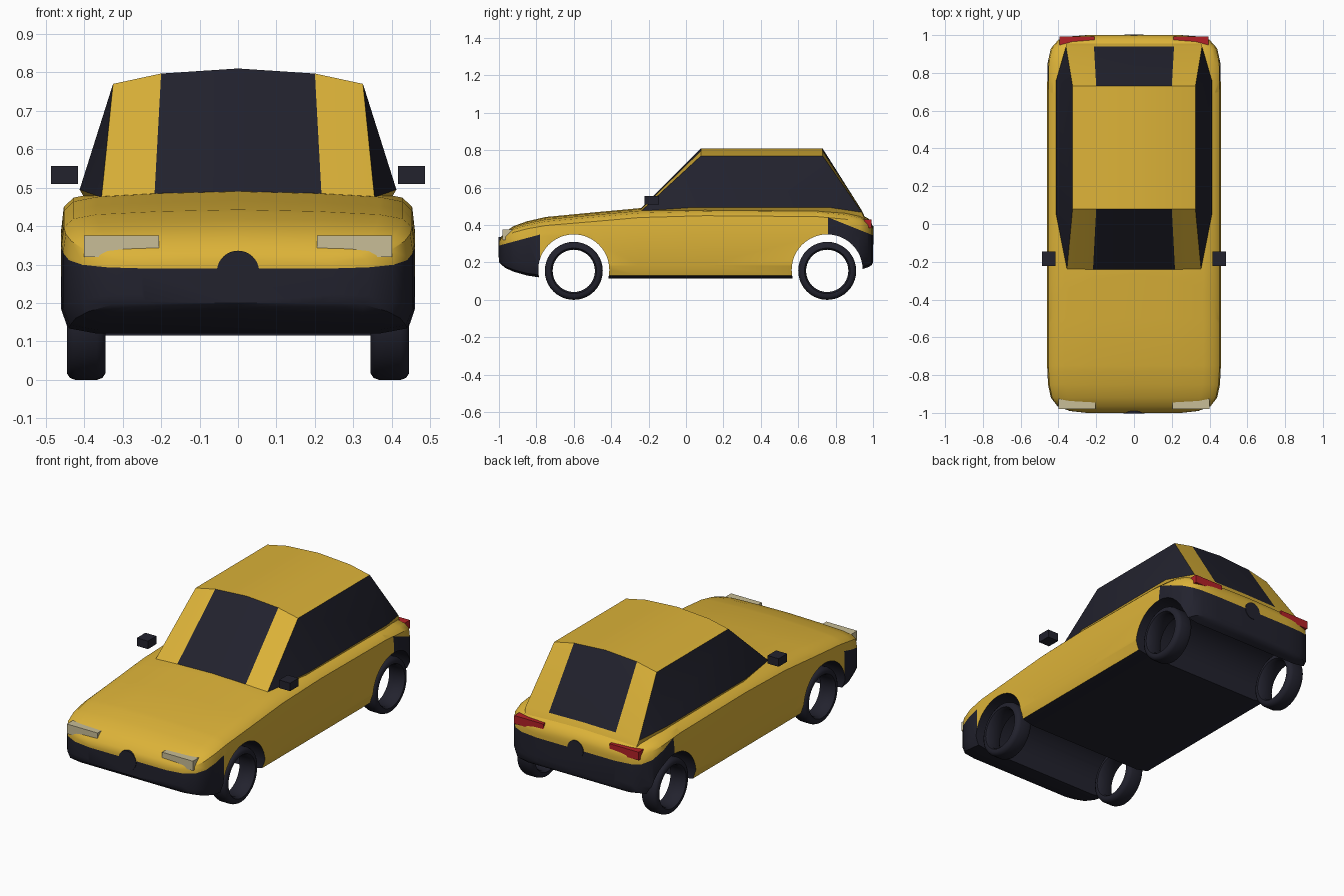
import bpy, bmesh, math
from mathutils import Vector, Matrix

cube = bpy.data.objects.get("Cube")
if cube:
    bpy.data.objects.remove(cube, do_unlink=True)


def material(name, rgb):
    mat = bpy.data.materials.new(name)
    mat.use_nodes = True
    mat.diffuse_color = (*rgb, 1)
    mat.node_tree.nodes["Principled BSDF"].inputs["Base Color"].default_value = (*rgb, 1)
    return mat


yellow = material("yellow paint", (0.72, 0.45, 0.04))
dark = material("dark trim", (0.016, 0.016, 0.027))
beige = material("headlight beige", (0.58, 0.51, 0.31))
red = material("tail light red", (0.45, 0.015, 0.02))


def finish(name, bm, mats, angle=None):
    bmesh.ops.recalc_face_normals(bm, faces=bm.faces)
    mesh = bpy.data.meshes.new(name)
    bm.to_mesh(mesh)
    bm.free()
    for mat in mats:
        mesh.materials.append(mat)
    obj = bpy.data.objects.new(name, mesh)
    bpy.context.collection.objects.link(obj)
    if angle:
        smooth(obj, angle)
    return obj


def activate(obj):
    bpy.ops.object.select_all(action='DESELECT')
    obj.select_set(True)
    bpy.context.view_layer.objects.active = obj


def smooth(obj, angle):
    activate(obj)
    bpy.ops.object.shade_smooth_by_angle(angle=math.radians(angle))


def box(name, low, high, mat):
    low, high = Vector(low), Vector(high)
    bm = bmesh.new()
    bmesh.ops.create_cube(bm, size=1, matrix=Matrix.Translation((low + high) / 2)
                          @ Matrix.Diagonal((*(high - low), 1)))
    return finish(name, bm, [mat])


def cylinder(name, center, radius, depth, axis, mats, index=0):
    bm = bmesh.new()
    turn = Matrix.Rotation(math.pi / 2, 4, 'Y' if axis == 'X' else 'X')
    bmesh.ops.create_cone(bm, cap_ends=True, segments=48, radius1=radius, radius2=radius,
                          depth=depth, matrix=Matrix.Translation(center) @ turn)
    for face in bm.faces:
        face.material_index = index
    return finish(name, bm, mats)


# Lower body: rounded sections lofted from nose to tail
def section(bm, y, w, bottom, top):
    k = min(1, (top - bottom) / 0.36)
    half = [(0, top), (0.45 * w, top - 0.005 * k), (0.8 * w, top - 0.014 * k),
            (0.93 * w, top - 0.026 * k), (0.985 * w, top - 0.05 * k), (w, top - 0.11 * k),
            (w, bottom + 0.07 * k), (0.96 * w, bottom + 0.015 * k), (0.8 * w, bottom), (0, bottom)]
    ring = half + [(-x, z) for x, z in half[-2:0:-1]]
    return [bm.verts.new((x, y, z)) for x, z in ring]


stations = [
    (-1, 0.25, 0.2, 0.315), (-0.99, 0.34, 0.19, 0.335), (-0.965, 0.405, 0.17, 0.365),
    (-0.92, 0.44, 0.15, 0.395), (-0.85, 0.455, 0.13, 0.42), (-0.75, 0.46, 0.115, 0.443),
    (-0.5, 0.46, 0.115, 0.467), (-0.25, 0.46, 0.115, 0.49), (0.1, 0.46, 0.115, 0.5),
    (0.7, 0.46, 0.115, 0.495), (0.85, 0.458, 0.13, 0.48), (0.93, 0.44, 0.16, 0.46),
    (0.975, 0.4, 0.175, 0.435), (0.992, 0.35, 0.185, 0.41), (1, 0.25, 0.2, 0.39)]
bm = bmesh.new()
rings = [section(bm, *s) for s in stations]
for a, b in zip(rings, rings[1:]):
    for i in range(len(a)):
        j = (i + 1) % len(a)
        bm.faces.new((a[i], a[j], b[j], b[i]))
bm.faces.new(rings[0])
bm.faces.new(rings[-1])
bmesh.ops.recalc_face_normals(bm, faces=bm.faces)

# Cut the colour borders of the bumpers and the floor
FRONT_Y, REAR_Y, FLOOR = -0.78, 0.76, 0.13
FRONT_SLOPE, REAR_SLOPE = 0.27, -0.4


def front_line(y):
    return 0.29 + FRONT_SLOPE * (y + 1)


def rear_line(y):
    return 0.345 + REAR_SLOPE * (y - 1)


for point, normal in [((0, FRONT_Y, 0), (0, 1, 0)), ((0, REAR_Y, 0), (0, 1, 0)),
                      ((0, 0, FLOOR), (0, 0, 1)),
                      ((0, 0, front_line(0)), (0, -FRONT_SLOPE, 1)),
                      ((0, 0, rear_line(0)), (0, -REAR_SLOPE, 1))]:
    bmesh.ops.bisect_plane(bm, geom=bm.verts[:] + bm.edges[:] + bm.faces[:],
                           plane_co=point, plane_no=normal, dist=0.0001)
for face in bm.faces:
    c = face.calc_center_median()
    front = c.y < FRONT_Y and c.z < front_line(c.y)
    rear = c.y > REAR_Y and c.z < rear_line(c.y)
    face.material_index = int(front or rear or c.z < FLOOR)
body = finish("lower_body", bm, [yellow, dark])

# Wheel arches cut straight through the body
AXLES = {"front": -0.6, "rear": 0.755}
for end, y in AXLES.items():
    cutter = cylinder(end + "_arch_cutter", (0, y, 0.16), 0.19, 1.2, 'X', [yellow, dark], 1)
    cutter.hide_render = True
    cut = body.modifiers.new(end + "_arch", 'BOOLEAN')
    cut.operation = 'DIFFERENCE'
    cut.solver = 'EXACT'
    cut.object = cutter
    activate(body)
    bpy.ops.object.modifier_apply(modifier=cut.name)
    bpy.data.objects.remove(cutter, do_unlink=True)
smooth(body, 35)

# Cabin: one half, mirrored; rows run from windscreen base to rear base
rows = [(-0.24, 0.49, 0.015, 0.355, 0.217), (0.08, 0.81, 0.04, 0.325, 0.2),
        (0.73, 0.81, 0.04, 0.325, 0.2), (0.94, 0.478, 0.01, 0.36, 0.212),
        (0.955, 0.445, 0.01, 0.355, 0.215)]
bm = bmesh.new()
grid = [[bm.verts.new((x, y, z - drop * f)) for x, f in ((0, 0), (strip, 0.33), (half, 1))]
        for y, z, drop, half, strip in rows]


def panel(verts, index):
    bm.faces.new(verts).material_index = index


for r, (a, b) in enumerate(zip(grid, grid[1:])):
    for c in range(2):
        panel((a[c], a[c + 1], b[c + 1], b[c]), int(c == 0 and r in (0, 2)))
edge = [row[2] for row in grid]
belt_front, belt_rear = [bm.verts.new((0.412, y, 0.495)) for y in (0.05, 0.76)]
panel((edge[0], edge[1], belt_front), 1)
panel((edge[1], edge[2], belt_rear, belt_front), 1)
panel((edge[2], edge[3], belt_rear), 1)
# Tucked-in skirt under the side glass
skirt = [bm.verts.new(p) for p in ((0.34, -0.22, 0.45), (0.385, 0.05, 0.45), (0.385, 0.76, 0.45))]
skirt.append(edge[4])
belt = [edge[0], belt_front, belt_rear, edge[3]]
for i in range(3):
    panel((belt[i], belt[i + 1], skirt[i + 1], skirt[i]), 0)
cabin = finish("cabin", bm, [yellow, dark], 25)
mirror = cabin.modifiers.new("mirror", 'MIRROR')
mirror.use_clip = True

# Wheels: open rings spun from a rounded tyre profile
TYRE = [(0.113, 0.035), (0.122, 0.05), (0.138, 0.05), (0.15, 0.042), (0.155, 0.028)]
profile = TYRE + [(r, -x) for r, x in reversed(TYRE)]
SEGMENTS = 40
for end, y in AXLES.items():
    for side, sign in (("left", 1), ("right", -1)):
        bm = bmesh.new()
        loops = []
        for s in range(SEGMENTS):
            t = math.tau * s / SEGMENTS
            loops.append([bm.verts.new((sign * 0.395 + x, y + r * math.cos(t),
                                        0.155 + r * math.sin(t))) for r, x in profile])
        for s, a in enumerate(loops):
            b = loops[(s + 1) % SEGMENTS]
            for i in range(len(a)):
                j = (i + 1) % len(a)
                bm.faces.new((a[i], a[j], b[j], b[i]))
        finish(f"{end}_{side}_wheel", bm, [dark], 40)

# Lamps and door mirrors on both sides
for side, sign in (("left", 1), ("right", -1)):
    for name, (x0, x1), (y0, y1), (z0, z1), mat in [
            ("headlight", (0.205, 0.4), (-0.98, -0.905), (0.32, 0.375), beige),
            ("tail_light", (0.21, 0.395), (0.945, 0.993), (0.383, 0.43), red),
            ("door_mirror", (0.416, 0.486), (-0.222, -0.145), (0.51, 0.556), dark)]:
        xs = sorted((sign * x0, sign * x1))
        box(f"{side}_{name}", (xs[0], y0, z0), (xs[1], y1, z1), mat)

# Round dark plates above the bumpers
cylinder("front_round_plate", (0, -0.985, 0.281), 0.055, 0.036, 'Y', [dark])
cylinder("rear_round_plate", (0, 0.985, 0.345), 0.05, 0.036, 'Y', [dark])
